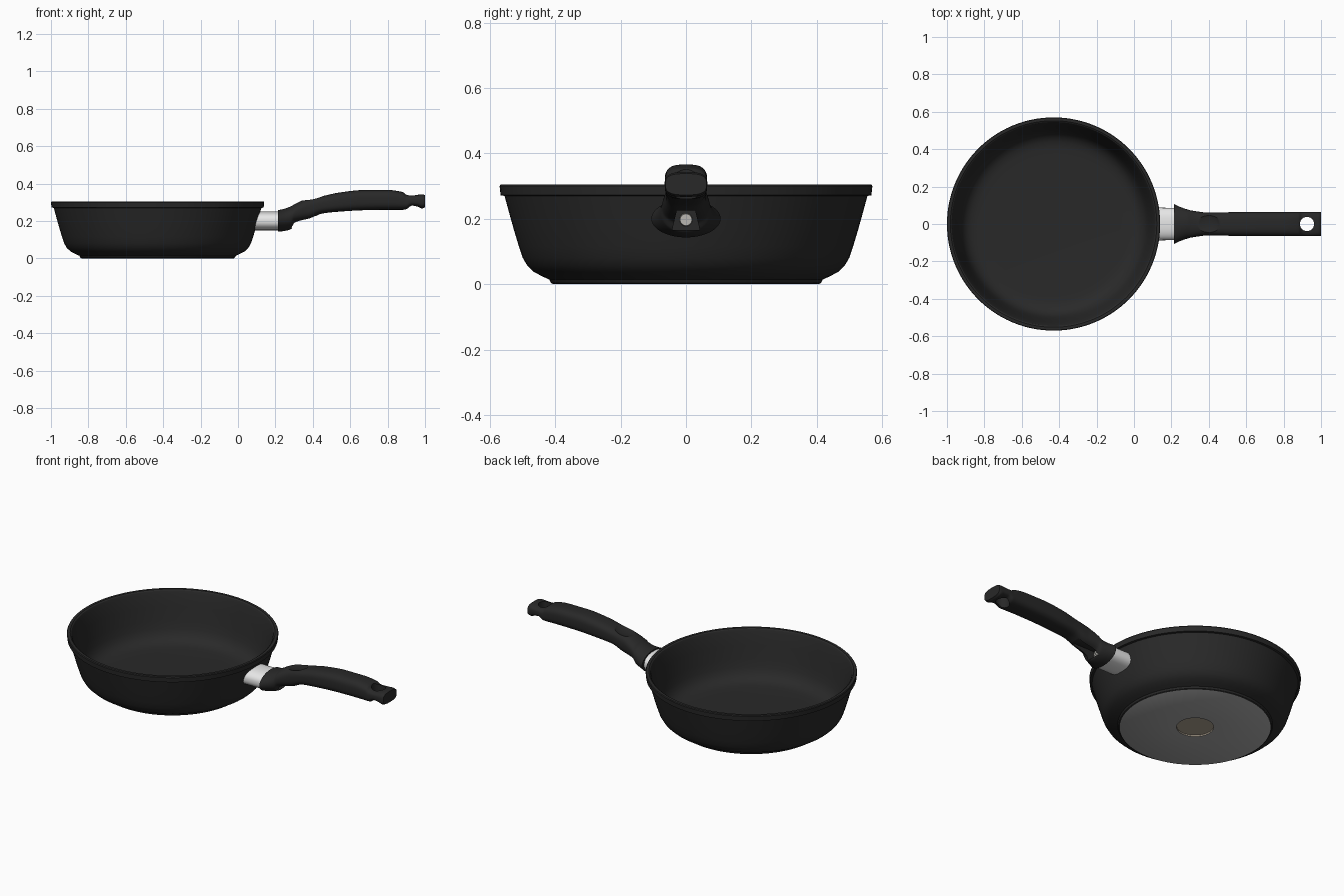
import bpy, bmesh, math
from mathutils import Matrix

if "Cube" in bpy.data.objects:
    bpy.data.objects.remove(bpy.data.objects["Cube"])


def material(name, rgb):
    m = bpy.data.materials.new(name)
    m.diffuse_color = (*rgb, 1)
    m.use_nodes = True
    m.node_tree.nodes["Principled BSDF"].inputs["Base Color"].default_value = m.diffuse_color
    return m


BLACK = material("black coating", (0.022, 0.022, 0.022))
HANDLE = material("handle black", (0.021, 0.021, 0.021))
GREY = material("base grey", (0.40, 0.40, 0.40))
BRONZE = material("base bronze", (0.42, 0.36, 0.28))
STEEL = material("steel", (0.80, 0.80, 0.80))
SCREW = material("screw metal", (0.48, 0.47, 0.44))


def finish(name, bm, mats, smooth=True, angle=32):
    bmesh.ops.remove_doubles(bm, verts=bm.verts, dist=1e-5)
    bmesh.ops.recalc_face_normals(bm, faces=bm.faces)
    me = bpy.data.meshes.new(name)
    bm.to_mesh(me)
    bm.free()
    ob = bpy.data.objects.new(name, me)
    bpy.context.collection.objects.link(ob)
    for m in mats:
        me.materials.append(m)
    if smooth:
        shade(ob, angle)
    return ob


def shade(ob, angle=32):
    bpy.ops.object.select_all(action='DESELECT')
    ob.select_set(True)
    bpy.context.view_layer.objects.active = ob
    bpy.ops.object.shade_smooth_by_angle(angle=math.radians(angle))


def skin(rings):
    """Bridge equal-length closed rings of points and cap both ends."""
    bm = bmesh.new()
    vs = [[bm.verts.new(p) for p in r] for r in rings]
    n = len(vs[0])
    for a, b in zip(vs, vs[1:]):
        for i in range(n):
            bm.faces.new((a[i], a[(i + 1) % n], b[(i + 1) % n], b[i]))
    bm.faces.new(vs[0])
    bm.faces.new(vs[-1])
    return bm


def section(x, zb, zt, hw, e, n=48):
    """Superellipse cross-section in the yz plane."""
    out = []
    for i in range(n):
        t = 2 * math.pi * i / n
        c, s = math.cos(t), math.sin(t)
        y = math.copysign(abs(c) ** (2 / e), c) * hw
        z = (zb + zt) / 2 + math.copysign(abs(s) ** (2 / e), s) * (zt - zb) / 2
        out.append((x, y, z))
    return out


def smooth_rows(rows, sub=6):
    """Monotone cubic interpolation of all columns against the first."""
    xs = [r[0] for r in rows]
    h = [b - a for a, b in zip(xs, xs[1:])]
    cols = []
    for k in range(1, len(rows[0])):
        v = [r[k] for r in rows]
        d = [(v[i + 1] - v[i]) / h[i] for i in range(len(h))]
        m = [d[0]] + [2 * a * b / (a + b) if a * b > 0 else 0 for a, b in zip(d, d[1:])] + [d[-1]]
        col = []
        for i in range(len(h)):
            for j in range(sub):
                t = j / sub
                col.append(v[i] * (1 + 2 * t) * (1 - t) ** 2 + m[i] * h[i] * t * (1 - t) ** 2
                           + v[i + 1] * t * t * (3 - 2 * t) + m[i + 1] * h[i] * t * t * (t - 1))
        cols.append(col + [v[-1]])
    x = [xs[i] + h[i] * j / sub for i in range(len(h)) for j in range(sub)] + [xs[-1]]
    return list(zip(x, *cols))


def cut(ob, cutters):
    bpy.context.view_layer.objects.active = ob
    for c in cutters:
        mod = ob.modifiers.new("cut", 'BOOLEAN')
        mod.operation, mod.solver, mod.object = 'DIFFERENCE', 'EXACT', c
        bpy.ops.object.modifier_apply(modifier=mod.name)
        bpy.data.objects.remove(c)


# Pan bowl: turned profile from underside centre, over the rim, to the floor centre
SEG, CX = 112, -0.43
profile = [(0, .008), (.1, .008), (.1, 0), (.406, 0), (.413, .004), (.418, .014),
           (.44, .024), (.466, .038), (.485, .056), (.499, .08), (.511, .115), (.526, .165),
           (.54, .215), (.555, .27), (.567, .272), (.57, .30), (.567, .305), (.552, .305),
           (.545, .300), (.539, .285), (.525, .215), (.508, .14), (.497, .095), (.484, .066),
           (.465, .045), (.44, .032), (.41, .027), (.36, .025), (0, .025)]
bm = bmesh.new()
rings = [[bm.verts.new((CX + r * math.cos(2 * math.pi * i / SEG),
                        r * math.sin(2 * math.pi * i / SEG), z)) for i in range(SEG)]
         if r else [bm.verts.new((CX, 0, z))] for r, z in profile]
for k, (a, b) in enumerate(zip(rings, rings[1:])):
    for i in range(SEG):
        j = (i + 1) % SEG
        if len(a) == 1:
            f = bm.faces.new((a[0], b[i], b[j]))
        elif len(b) == 1:
            f = bm.faces.new((a[i], b[0], a[j]))
        else:
            f = bm.faces.new((a[i], b[i], b[j], a[j]))
        f.material_index = 2 if k < 2 else 1 if k == 2 else 0
finish("pan_bowl", bm, [BLACK, GREY, BRONZE])

# Steel ferrule: its inner end follows the middle of the bowl wall
inner = [(CX + math.sqrt((.5175 + .235 * (z - .15)) ** 2 - y * y), y, z)
         for _, y, z in section(0, .15, .25, .088, 2.4)]
finish("ferrule", skin([inner, section(.23, .15, .25, .086, 2.4)]), [STEEL])

# Handle: x, bottom z, top z, half width, squareness
stations = [(.215, .143, .258, .106, 2), (.25, .147, .266, .090, 2), (.285, .158, .280, .078, 2.1),
            (.303, .187, .290, .073, 2.3), (.34, .200, .308, .067, 2.5), (.38, .210, .322, .062, 2.7),
            (.45, .240, .333, .061, 2.9), (.54, .250, .352, .064, 3), (.68, .258, .366, .065, 3),
            (.80, .260, .366, .065, 3), (.88, .260, .355, .065, 3), (.90, .262, .342, .065, 3),
            (.93, .280, .338, .065, 3), (.96, .277, .340, .065, 3), (.985, .267, .343, .065, 3),
            (1.0, .273, .338, .063, 3)]
handle = finish("handle", skin([section(*r) for r in smooth_rows(stations)]), [HANDLE], False)

# Cutters: thumb dent, hanging hole, screw pocket
bm = bmesh.new()
bmesh.ops.create_uvsphere(bm, u_segments=48, v_segments=32, radius=1,
                          matrix=Matrix.Translation((.385, 0, .348)) @ Matrix.Rotation(-.12, 4, 'Y')
                          @ Matrix.Diagonal((.085, .085, .040, 1)))
dent = finish("thumb_cutter", bm, [HANDLE], False)
bm = bmesh.new()
bmesh.ops.create_cone(bm, cap_ends=True, segments=40, radius1=.038, radius2=.038, depth=.4,
                      matrix=Matrix.Translation((.925, 0, .3)))
hole = finish("hole_cutter", bm, [HANDLE], False)
pocket = finish("pocket_cutter", skin([[(x, -.042, .166), (x, .042, .166), (x, .028, .226), (x, -.028, .226)]
                                       for x in (.258, .47)]), [HANDLE], False)
for c in (dent, hole, pocket):
    c.hide_render = True
cut(handle, [dent, hole, pocket])
shade(handle, 35)

# Screw with a crossed slot, facing along the handle
bm = bmesh.new()
bmesh.ops.create_cone(bm, cap_ends=True, segments=32, radius1=.020, radius2=.018, depth=.014,
                      matrix=Matrix.Translation((.263, 0, .197)) @ Matrix.Rotation(math.pi / 2, 4, 'Y'))
screw = finish("screw", bm, [SCREW], False)
slots = []
for a in (math.pi / 4, -math.pi / 4):
    bm = bmesh.new()
    bmesh.ops.create_cube(bm, size=1, matrix=Matrix.Translation((.270, 0, .197))
                          @ Matrix.Rotation(a, 4, 'X') @ Matrix.Diagonal((.008, .024, .005, 1)))
    slots.append(finish("slot_cutter", bm, [SCREW], False))
    slots[-1].hide_render = True
cut(screw, slots)
shade(screw)
